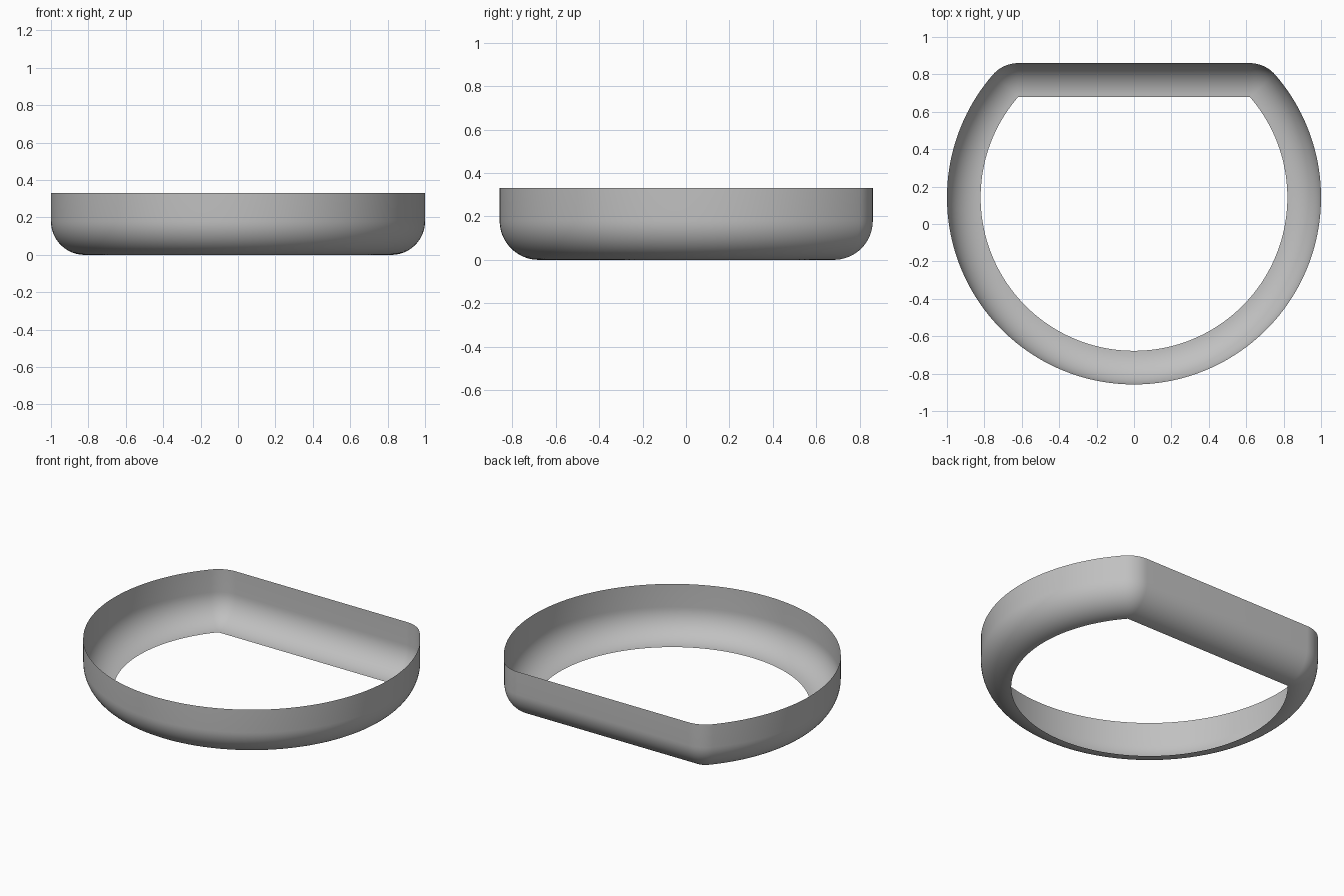
import bpy
import bmesh
from math import sin, cos, pi, asin, sqrt
from mathutils import Vector

cube = bpy.data.objects.get("Cube")
if cube:
    bpy.data.objects.remove(cube, do_unlink=True)

INNER, FILLET, HEIGHT = 0.82, 0.18, 0.33
CENTRE_Y, FLAT_Y = 0.142, 0.68

grey = bpy.data.materials.new("plain grey")
grey.use_nodes = True
colour = (0.53, 0.53, 0.53, 1)
grey.diffuse_color = colour
grey.node_tree.nodes["Principled BSDF"].inputs["Base Color"].default_value = colour

# Inner outline: an arc closed by a chord, each point with its outward angle
start = asin((FLAT_Y - CENTRE_Y) / INNER)
half_chord = sqrt(INNER ** 2 - (FLAT_Y - CENTRE_Y) ** 2)
outline = []
ARC, CORNER = 128, 12
for i in range(ARC + 1):
    a = pi - start + (pi + 2 * start) * i / ARC
    outline.append((INNER * cos(a), CENTRE_Y + INNER * sin(a), a))
for i in range(1, CORNER + 1):
    outline.append((half_chord, FLAT_Y, start + (pi / 2 - start) * i / CORNER))
for i in range(CORNER):
    outline.append((-half_chord, FLAT_Y, pi / 2 + (pi / 2 - start) * i / CORNER))

# Wall section: rounded foot, then a straight upright wall
STEPS = 16
section = [(FILLET * sin(t), FILLET * (1 - cos(t)))
           for t in (pi / 2 * i / STEPS for i in range(STEPS + 1))]
section.append((FILLET, HEIGHT))

# Sweep the section round the outline as one thin open sheet
bm = bmesh.new()
rings = [[bm.verts.new(Vector((x + out * cos(a), y + out * sin(a), z)))
          for x, y, a in outline] for out, z in section]
for low, high in zip(rings, rings[1:]):
    for i in range(len(low)):
        j = (i + 1) % len(low)
        bm.faces.new((low[i], low[j], high[j], high[i]))
bmesh.ops.remove_doubles(bm, verts=bm.verts, dist=0.00001)
for face in bm.faces:
    face.smooth = True

mesh = bpy.data.meshes.new("rounded_rim")
bm.to_mesh(mesh)
bm.free()
mesh.materials.append(grey)
rim = bpy.data.objects.new("rounded_rim", mesh)
bpy.context.collection.objects.link(rim)
